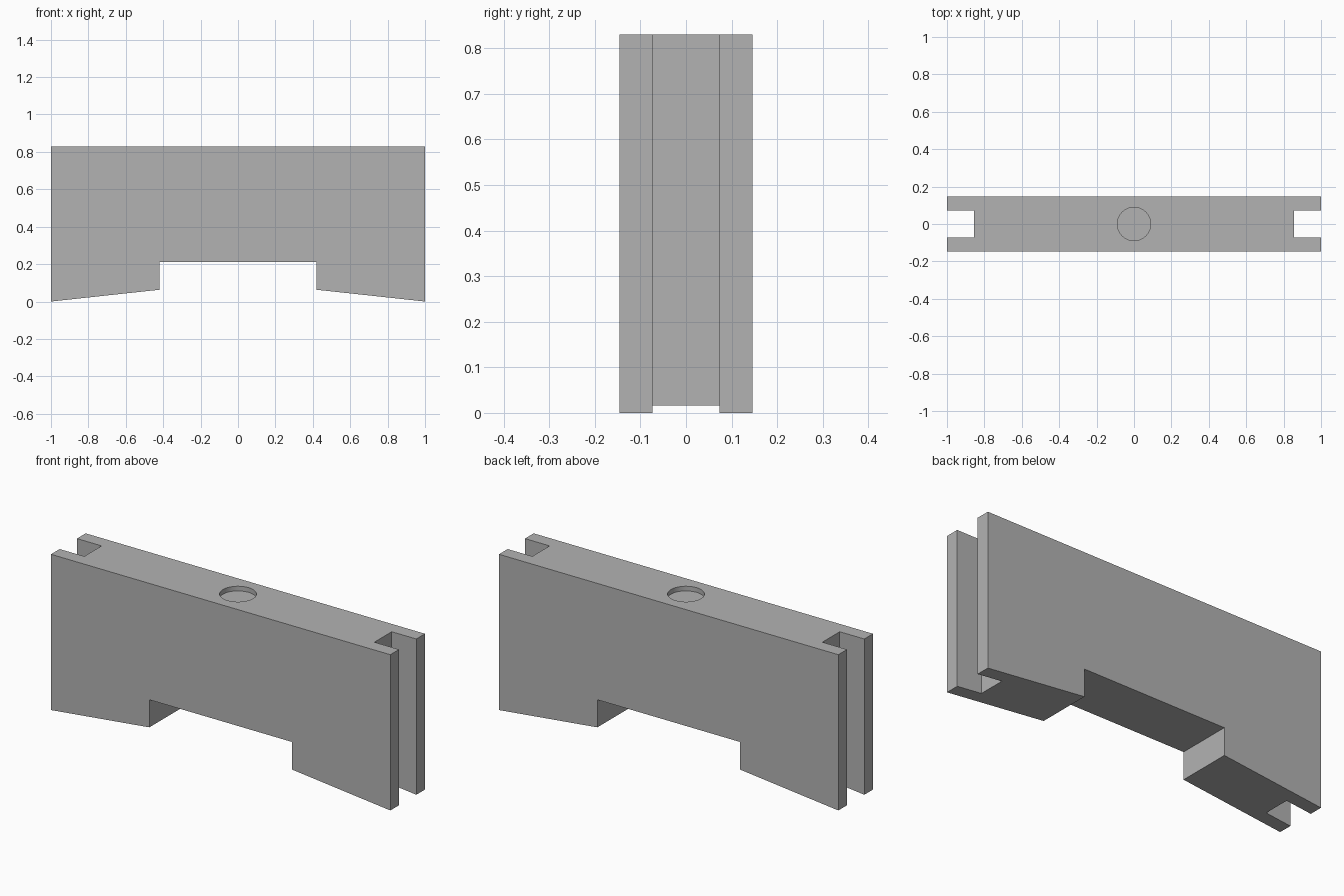
import bpy
import bmesh
from mathutils import Vector

if "Cube" in bpy.data.objects:
    bpy.data.objects.remove(bpy.data.objects["Cube"], do_unlink=True)

HALF_T, TOP = 0.146, 0.83
HOLE_R, HOLE_DEPTH = 0.089, 0.025

grey = bpy.data.materials.new("plain grey")
grey.use_nodes = True
colour = (0.45, 0.45, 0.45, 1)
grey.diffuse_color = colour
grey.node_tree.nodes["Principled BSDF"].inputs["Base Color"].default_value = colour


def add_object(name, bm):
    bmesh.ops.recalc_face_normals(bm, faces=bm.faces)
    mesh = bpy.data.meshes.new(name)
    bm.to_mesh(mesh)
    bm.free()
    mesh.materials.append(grey)
    obj = bpy.data.objects.new(name, mesh)
    bpy.context.collection.objects.link(obj)
    return obj


def cut(target, cutter):
    cutter.hide_render = True
    cutter.hide_set(True)
    cutter.display_type = 'WIRE'
    mod = target.modifiers.new(cutter.name, 'BOOLEAN')
    mod.operation = 'DIFFERENCE'
    mod.solver = 'EXACT'
    mod.object = cutter
    bpy.context.view_layer.objects.active = target
    bpy.ops.object.modifier_apply(modifier=mod.name)
    bpy.data.objects.remove(cutter, do_unlink=True)


# Panel: mirrored front outline with sloped feet and a raised middle, extruded in depth
half = [(0.42, 0.21), (0.42, 0.063), (1, 0), (1, TOP)]
outline = half + [(-x, z) for x, z in reversed(half)]
bm = bmesh.new()
face = bm.faces.new([bm.verts.new((x, -HALF_T, z)) for x, z in outline])
side = bmesh.ops.extrude_face_region(bm, geom=[face])
moved = [v for v in side["geom"] if isinstance(v, bmesh.types.BMVert)]
bmesh.ops.translate(bm, verts=moved, vec=Vector((0, 2 * HALF_T, 0)))
panel = add_object("panel", bm)

# Full-height grooves in both ends
for name, sign in (("left_groove", 1), ("right_groove", -1)):
    bm = bmesh.new()
    bmesh.ops.create_cube(bm, size=1)
    bmesh.ops.scale(bm, verts=bm.verts, vec=(0.29, 0.146, 2))
    bmesh.ops.translate(bm, verts=bm.verts, vec=(sign, 0, 0.5))
    cut(panel, add_object(name, bm))

# Shallow round recess in the top
bm = bmesh.new()
bmesh.ops.create_cone(bm, cap_ends=True, segments=64, radius1=HOLE_R,
                      radius2=HOLE_R, depth=2 * HOLE_DEPTH)
bmesh.ops.translate(bm, verts=bm.verts, vec=(0, 0, TOP))
cut(panel, add_object("round_recess", bm))

# Smooth the recess wall, keep all other edges crisp
bpy.ops.object.select_all(action='DESELECT')
panel.select_set(True)
bpy.context.view_layer.objects.active = panel
bpy.ops.object.shade_smooth_by_angle()
